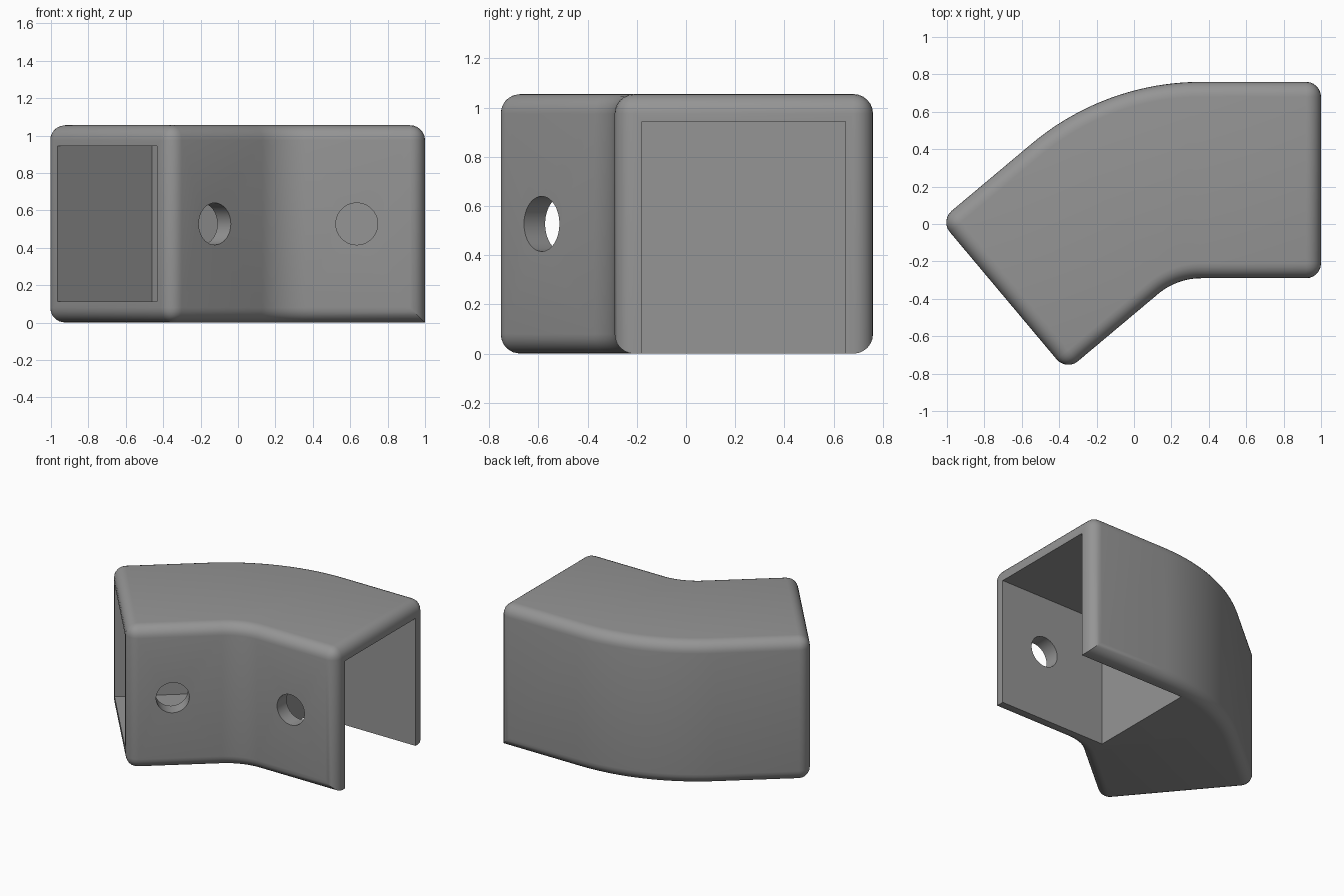
import bpy, bmesh, math
from mathutils import Vector, Matrix

if "Cube" in bpy.data.objects:
    bpy.data.objects.remove(bpy.data.objects["Cube"])

W, H, T, R = 1.05, 1.055, 0.112, 0.08       # width, height, wall, edge radius
LEG, BEND = 0.64, math.radians(40)
CX, CY, R_IN = 0.36, -0.65, 0.36            # bend centre and inner radius
SEG = 20

grey = bpy.data.materials.new("grey plastic")
grey.diffuse_color = (0.30, 0.30, 0.30, 1)
grey.use_nodes = True
grey.node_tree.nodes["Principled BSDF"].inputs["Base Color"].default_value = grey.diffuse_color

u = Vector((math.cos(BEND), math.sin(BEND), 0))     # left leg axis, towards the bend
n = Vector((-math.sin(BEND), math.cos(BEND), 0))    # left leg, towards the outside
centre = Vector((CX, CY, 0))


def make_object(name, bm):
    bmesh.ops.recalc_face_normals(bm, faces=bm.faces)
    me = bpy.data.meshes.new(name)
    bm.to_mesh(me)
    bm.free()
    me.materials.append(grey)
    ob = bpy.data.objects.new(name, me)
    bpy.context.collection.objects.link(ob)
    return ob


def arc(radius):
    return [centre + radius * Vector((-math.sin(BEND * i / SEG), math.cos(BEND * i / SEG), 0))
            for i in range(SEG + 1)]


# Bent body: plan outline extruded upwards
R_OUT = R_IN + W
outer, inner = arc(R_OUT), arc(R_IN)
outline = ([Vector((1, CY + R_OUT, 0))] + outer + [outer[-1] - u * LEG, inner[-1] - u * LEG]
           + inner[::-1] + [Vector((1, CY + R_IN, 0))])
bm = bmesh.new()
base = bm.faces.new([bm.verts.new(p) for p in outline])
ext = bmesh.ops.extrude_face_region(bm, geom=[base])
bmesh.ops.translate(bm, vec=(0, 0, H), verts=[v for v in ext["geom"] if isinstance(v, bmesh.types.BMVert)])
bmesh.ops.recalc_face_normals(bm, faces=bm.faces)


# Round every sharp edge except the lower edge of the open right end
def rounded(e):
    open_edge = all(v.co.z < 0.01 and v.co.x > 0.99 for v in e.verts)
    return e.calc_face_angle(0) > 0.6 and not open_edge


bmesh.ops.bevel(bm, geom=[e for e in bm.edges if rounded(e)], offset=R,
                offset_type='OFFSET', segments=6, profile=0.5, affect='EDGES', clamp_overlap=False)
body = make_object("elbow_body", bm)


# Cutters for the pockets and screw holes
def box(name, size, matrix):
    bm = bmesh.new()
    bmesh.ops.create_cube(bm, size=1, matrix=matrix @ Matrix.Diagonal((*size, 1)))
    return make_object(name, bm)


def hole(name, point, direction):
    bm = bmesh.new()
    rot = direction.to_track_quat('Z', 'Y').to_matrix().to_4x4()
    bmesh.ops.create_cone(bm, cap_ends=True, segments=40, radius1=0.112, radius2=0.112,
                          depth=0.5, matrix=Matrix.Translation(point) @ rot)
    return make_object(name, bm)


mid = R_IN + W / 2
pocket_w = W - 2 * T
right_pocket = box("right_pocket_cutter", (1.07, pocket_w, 1.143),
                   Matrix.Translation((0.13 + 0.535, CY + mid, H - T - 0.5715)))
left_centre = centre + n * mid - u * (LEG - 0.66 + 0.5) + Vector((0, 0, H / 2))
left_pocket = box("left_pocket_cutter", (1.0, pocket_w, H - 2 * T),
                  Matrix.Translation(left_centre) @ Matrix.Rotation(BEND, 4, 'Z'))
right_hole = hole("right_hole_cutter", Vector((0.635, CY + R_IN, H / 2)), Vector((0, 1, 0)))
left_hole = hole("left_hole_cutter", inner[-1] - u * 0.33 + Vector((0, 0, H / 2)), n)

for cutter in (right_pocket, left_pocket, right_hole, left_hole):
    mod = body.modifiers.new(cutter.name, 'BOOLEAN')
    mod.operation, mod.solver, mod.object = 'DIFFERENCE', 'EXACT', cutter
    bpy.context.view_layer.objects.active = body
    bpy.ops.object.modifier_apply(modifier=mod.name)
    bpy.data.objects.remove(cutter)

# Smooth shading with crisp cut edges
bpy.ops.object.select_all(action='DESELECT')
body.select_set(True)
bpy.context.view_layer.objects.active = body
bpy.ops.object.shade_smooth_by_angle(angle=math.radians(30))
